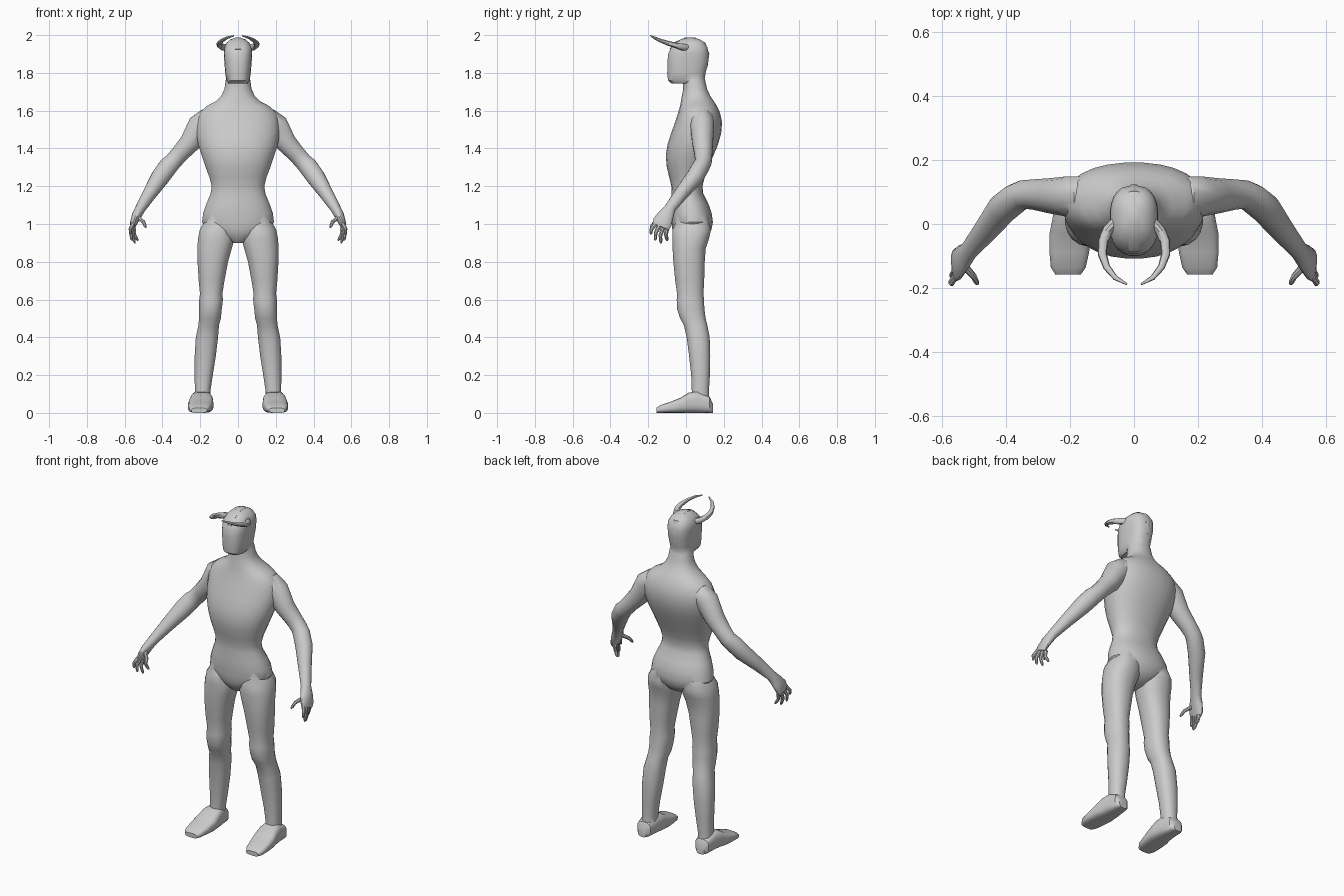
import bpy, bmesh, math
from mathutils import Vector as V


def ring(c, u, v, n=20, p=2.0):
    """Superellipse ring round c with half-axes u and v."""
    pts = []
    for i in range(n):
        a = 2 * math.pi * (i + 0.5) / n
        co, si = math.cos(a), math.sin(a)
        pts.append(V(c) + V(u) * math.copysign(abs(co) ** (2 / p), co)
                   + V(v) * math.copysign(abs(si) ** (2 / p), si))
    return pts


def loft(name, rings, mirror=False):
    bm = bmesh.new()
    loops = [[bm.verts.new(p) for p in r] for r in rings]
    for a, b in zip(loops, loops[1:]):
        for i in range(len(a)):
            j = (i + 1) % len(a)
            bm.faces.new((a[i], a[j], b[j], b[i]))
    bm.faces.new(loops[0])
    bm.faces.new(loops[-1])
    bmesh.ops.recalc_face_normals(bm, faces=bm.faces)
    me = bpy.data.meshes.new(name)
    bm.to_mesh(me)
    bm.free()
    ob = bpy.data.objects.new(name, me)
    bpy.context.collection.objects.link(ob)
    if mirror:
        ob.modifiers.new("mirror", 'MIRROR').use_mirror_merge = False
    return ob


def stack(name, rows, p=2.3, n=24, mirror=False):
    """Horizontal rings from rows of (z, x0, x1, y0, y1)."""
    return loft(name, [ring(((x0 + x1) / 2, (y0 + y1) / 2, z), ((x1 - x0) / 2, 0, 0),
                            (0, (y1 - y0) / 2, 0), n, p)
                       for z, x0, x1, y0, y1 in rows], mirror)


def tube(name, rows, ref=(0, 1, 0), n=16, mirror=True):
    """Rings across a path from rows of (x, y, z, half-width along ref, other half-width)."""
    c = [V(r[:3]) for r in rows]
    out = []
    for i, r in enumerate(rows):
        t = (c[min(i + 1, len(c) - 1)] - c[max(i - 1, 0)]).normalized()
        u = (V(ref) - t * t.dot(V(ref))).normalized()
        out.append(ring(c[i], u * r[3], t.cross(u) * r[4], n))
    return loft(name, out, mirror)


# Torso and neck
body = stack("body", [(z, -w, w, f, b) for z, w, f, b in [
    (.90, .035, -.03, .05), (.93, .09, -.06, .11), (.97, .165, -.073, .135),
    (1.01, .192, -.077, .143), (1.06, .185, -.08, .136), (1.11, .167, -.08, .118),
    (1.16, .146, -.076, .092), (1.20, .140, -.078, .088), (1.25, .153, -.09, .10),
    (1.30, .172, -.102, .12), (1.36, .192, -.108, .145), (1.42, .212, -.099, .17),
    (1.48, .222, -.08, .187), (1.54, .222, -.058, .192), (1.59, .205, -.042, .18),
    (1.625, .165, -.032, .164), (1.65, .118, -.027, .148), (1.68, .088, -.022, .128),
    (1.715, .072, -.015, .112), (1.76, .066, -.015, .102), (1.80, .055, -.01, .09)]], p=2.2, n=28)

# Head with a flat mask-like face
head = stack("head", [(z, -w, w, f, b) for z, w, f, b in [
    (1.745, .05, -.078, .07), (1.76, .062, -.096, .098), (1.80, .068, -.1, .105),
    (1.86, .073, -.099, .119), (1.905, .076, -.094, .12), (1.935, .074, -.078, .114),
    (1.96, .06, -.055, .098), (1.976, .042, -.028, .076), (1.985, .018, 0, .045)]], p=2.6)

# Legs, with the knee swelling
legs = stack("legs", [
    (1.02, .05, .175, -.05, .12), (.97, .025, .203, -.073, .134), (.92, .018, .213, -.073, .122),
    (.87, .032, .216, -.072, .105), (.80, .052, .215, -.068, .100), (.70, .071, .209, -.058, .097),
    (.63, .082, .202, -.048, .093), (.60, .079, .206, -.05, .096), (.55, .085, .206, -.048, .098),
    (.50, .09, .207, -.032, .105), (.465, .100, .210, -.012, .113), (.40, .105, .224, .003, .126),
    (.30, .117, .230, .016, .129), (.20, .133, .230, .027, .127), (.12, .145, .229, .03, .122),
    (.05, .15, .228, .03, .125)], n=20, mirror=True)

# Feet, lofted from heel to toe
feet = loft("feet", [ring(((a + b) / 2, y, h / 2), ((b - a) / 2, 0, 0), (0, 0, h / 2), 20, 3.2)
                     for y, a, b, h in [(.142, .17, .222, .05), (.125, .15, .24, .085),
                                        (.06, .138, .248, .115), (.015, .132, .255, .108),
                                        (-.03, .13, .264, .08), (-.09, .14, .264, .056),
                                        (-.135, .15, .26, .042), (-.157, .165, .246, .026)]], True)

# Arms running into the palms
arms = tube("arms", [
    (.12, .085, 1.56, .05, .045), (.16, .085, 1.553, .064, .062), (.20, .086, 1.52, .064, .069),
    (.255, .088, 1.43, .056, .056), (.31, .092, 1.37, .048, .048), (.345, .092, 1.33, .045, .047),
    (.37, .08, 1.305, .046, .051), (.41, .048, 1.25, .047, .05), (.465, -.022, 1.165, .038, .038),
    (.515, -.083, 1.085, .03, .028), (.535, -.105, 1.048, .042, .026),
    (.551, -.125, 1.01, .052, .02), (.557, -.135, .985, .046, .013)])

# Fingers and thumb
parts = [head, legs, feet, arms]
for i, (root, tip) in enumerate([((.556, -.163, 1.0), (.568, -.187, .945)),
                                 ((.556, -.143, .99), (.562, -.163, .912)),
                                 ((.554, -.122, .98), (.545, -.133, .897)),
                                 ((.550, -.100, .975), (.530, -.098, .912)),
                                 ((.535, -.125, 1.04), (.488, -.188, .98))]):
    a, b = V(root), V(tip)
    m = a.lerp(b, .5) + V((.008 if i < 4 else -.012, -.008, 0))
    parts.append(tube("finger", [(*a, .013, .012), (*m, .0105, .01),
                                 (*m.lerp(b, .7), .009, .008), (*b, .004, .004)], n=8))

# Fuse everything into one skin
bpy.context.view_layer.objects.active = body
for p in parts:
    mod = body.modifiers.new("fuse", 'BOOLEAN')
    mod.operation, mod.solver, mod.object = 'UNION', 'EXACT', p
    bpy.context.view_layer.update()
    bpy.ops.object.modifier_apply(modifier=mod.name)
    bpy.data.objects.remove(p)

# Curved horns and the low crest along the skull
horns = tube("horns", [
    (.055, .01, 1.932, .018, .016), (.082, -.02, 1.937, .018, .016), (.097, -.055, 1.946, .015, .016),
    (.099, -.095, 1.957, .013, .014), (.085, -.135, 1.971, .010, .011),
    (.058, -.168, 1.986, .007, .008), (.022, -.188, 1.997, .003, .003)], ref=(0, 0, 1), n=10)
crest = tube("crest", [
    (0, -.085, 1.925, .018, .004), (0, -.05, 1.962, .02, .006), (0, 0, 1.983, .02, .006),
    (0, .045, 1.983, .02, .006), (0, .098, 1.957, .018, .006), (0, .119, 1.90, .014, .005),
    (0, .110, 1.83, .006, .004)], ref=(1, 0, 0), n=8, mirror=False)

# Smooth shading with the creases kept
for ob in (body, horns, crest):
    bpy.ops.object.select_all(action='DESELECT')
    ob.select_set(True)
    bpy.context.view_layer.objects.active = ob
    bpy.ops.object.shade_smooth_by_angle(angle=math.radians(35))
